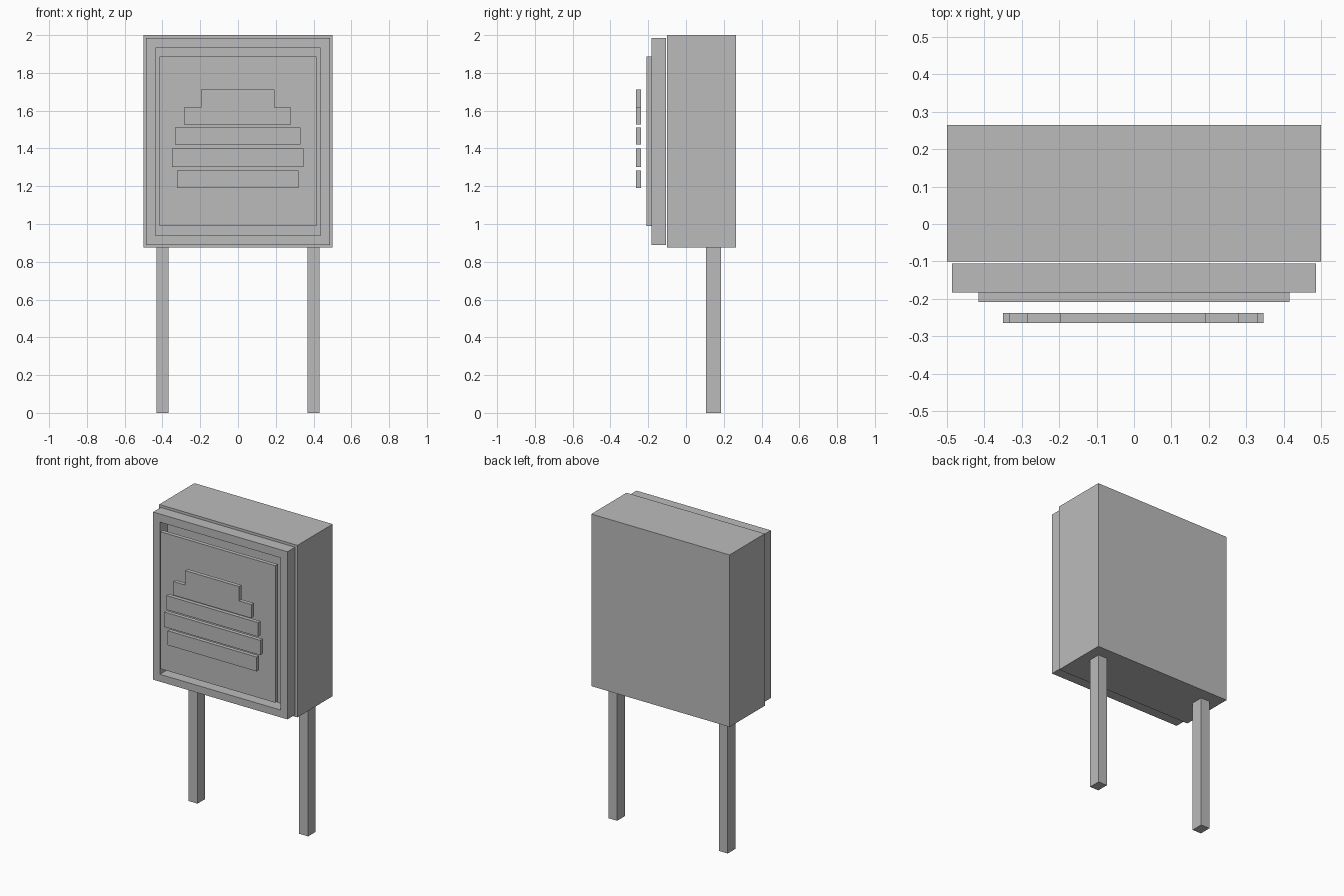
import bpy
import bmesh

cube = bpy.data.objects.get("Cube")
if cube:
    bpy.data.objects.remove(cube, do_unlink=True)

grey = bpy.data.materials.new("plain_grey")
grey.use_nodes = True
grey.diffuse_color = (0.5, 0.5, 0.5, 1)
grey.node_tree.nodes["Principled BSDF"].inputs["Base Color"].default_value = grey.diffuse_color


def finish(name, bm):
    bmesh.ops.recalc_face_normals(bm, faces=bm.faces)
    mesh = bpy.data.meshes.new(name)
    bm.to_mesh(mesh)
    bm.free()
    mesh.materials.append(grey)
    obj = bpy.data.objects.new(name, mesh)
    bpy.context.collection.objects.link(obj)
    return obj


def slab(name, outline, y0, y1):
    """Extrude an x-z outline from y0 back to y1."""
    bm = bmesh.new()
    face = bm.faces.new([bm.verts.new((x, y0, z)) for x, z in outline])
    grown = bmesh.ops.extrude_face_region(bm, geom=[face])["geom"]
    moved = [v for v in grown if isinstance(v, bmesh.types.BMVert)]
    bmesh.ops.translate(bm, verts=moved, vec=(0, y1 - y0, 0))
    return finish(name, bm)


def rect(x0, x1, z0, z1):
    return [(x0, z0), (x1, z0), (x1, z1), (x0, z1)]


def ring(name, outer, inner, y0, y1):
    """Rectangular frame with an open middle."""
    bm = bmesh.new()
    loops = [[bm.verts.new((x, y, z)) for x, z in outline]
             for outline, y in ((outer, y0), (inner, y0), (inner, y1), (outer, y1))]
    for k in range(4):
        a, b = loops[k], loops[(k + 1) % 4]
        for i in range(4):
            j = (i + 1) % 4
            bm.faces.new((a[i], a[j], b[j], b[i]))
    return finish(name, bm)


# Cabinet body
slab("cabinet", rect(-0.5, 0.5, 0.875, 2.0), -0.1, 0.264)

# Front frame and the panel mounted in front of its opening
ring("front_frame", rect(-0.486, 0.486, 0.89, 1.986),
     rect(-0.437, 0.437, 0.938, 1.933), -0.183, -0.105)
slab("front_panel", rect(-0.416, 0.416, 0.99, 1.886), -0.209, -0.183)

# Raised horizontal bars, with a stepped one on top
bars = [("lower", 0.322, 1.19, 1.284), ("middle", 0.348, 1.303, 1.4),
        ("upper", 0.332, 1.42, 1.512)]
for label, half, z0, z1 in bars:
    slab(label + "_bar", rect(-half - 0.002, half - 0.002, z0, z1), -0.264, -0.238)
stepped = [(-0.285, 1.528), (0.281, 1.528), (0.281, 1.617), (0.192, 1.617),
           (0.192, 1.711), (-0.197, 1.711), (-0.197, 1.617), (-0.285, 1.617)]
slab("stepped_top_bar", stepped, -0.264, -0.238)

# Legs
for label, x in (("left", 0.4), ("right", -0.4)):
    slab(label + "_leg", rect(x - 0.032, x + 0.032, 0, 0.875), 0.107, 0.186)
